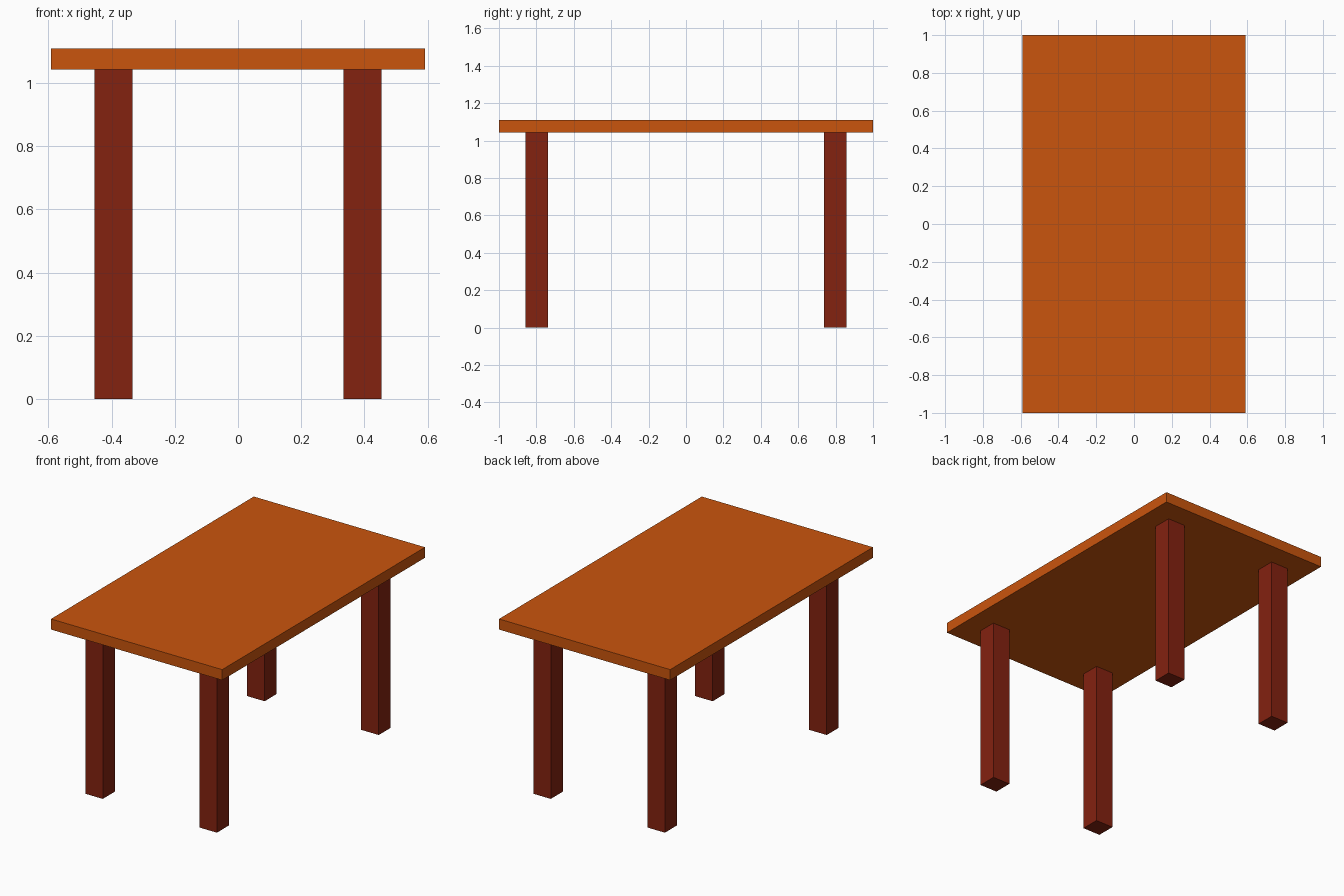
import bpy

if "Cube" in bpy.data.objects:
    bpy.data.objects.remove(bpy.data.objects["Cube"])


def material(name, color):
    m = bpy.data.materials.new(name)
    m.diffuse_color = (*color, 1.0)
    m.use_nodes = True
    m.node_tree.nodes["Principled BSDF"].inputs["Base Color"].default_value = m.diffuse_color
    return m


def box(name, center, size, mat):
    bpy.ops.mesh.primitive_cube_add(size=1, location=center)
    ob = bpy.context.object
    ob.name = name
    ob.scale = size
    bpy.ops.object.transform_apply(location=False, rotation=False, scale=True)
    ob.data.materials.append(mat)
    return ob


top_wood = material("top_wood", (0.59, 0.09, 0.004))
leg_wood = material("leg_wood", (0.23, 0.016, 0.005))

UNDERSIDE, TOP = 1.043, 1.109

# Table top slab
box("table_top", (0, 0, (UNDERSIDE + TOP) / 2), (1.182, 2.0, TOP - UNDERSIDE), top_wood)

# Four square legs
for y_name, y in (("front", -0.798), ("back", 0.798)):
    for x_name, x in (("left", -0.394), ("right", 0.394)):
        box(f"{y_name}_{x_name}_leg", (x, y, UNDERSIDE / 2), (0.121, 0.118, UNDERSIDE), leg_wood)
